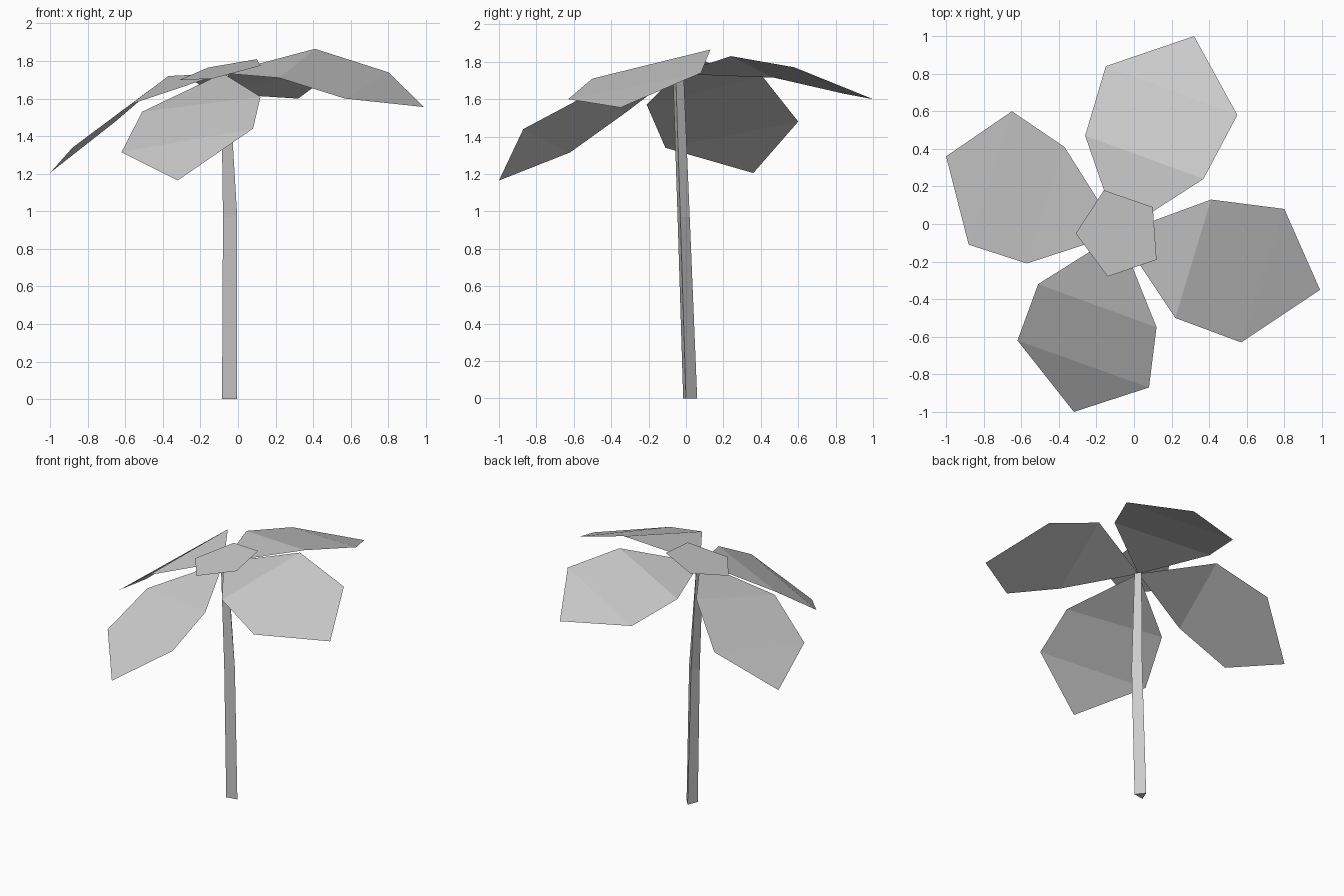
import bpy
import bmesh

default_cube = bpy.data.objects.get("Cube")
if default_cube:
    bpy.data.objects.remove(default_cube, do_unlink=True)


def make_material(name, value):
    material = bpy.data.materials.new(name)
    material.use_nodes = True
    colour = (value, value, value, 1)
    material.diffuse_color = colour
    material.node_tree.nodes["Principled BSDF"].inputs["Base Color"].default_value = colour
    return material


light_grey = make_material("light grey", 0.6)


def make_object(name, points, faces):
    """Build a flat-shaded object from a few points and faces."""
    mesh_builder = bmesh.new()
    corners = [mesh_builder.verts.new(point) for point in points]
    for face in faces:
        mesh_builder.faces.new([corners[index] for index in face])
    mesh = bpy.data.meshes.new(name)
    mesh_builder.to_mesh(mesh)
    mesh_builder.free()
    mesh.materials.append(light_grey)
    made = bpy.data.objects.new(name, mesh)
    bpy.context.collection.objects.link(made)
    return made


def make_petal(name, outline):
    """Six-sided petal with two creases, all sharing one root."""
    root, near_a, far_a, tip, far_b, near_b = range(6)
    faces = [(root, near_a, near_b),
             (near_a, far_a, far_b, near_b),
             (far_a, tip, far_b)]
    return make_object(name, [petal_root] + outline, faces)


def make_stem(name, rings):
    """Skin a stack of matching rings and close both ends."""
    sides = len(rings[0])
    points = [corner for ring in rings for corner in ring]
    faces = [tuple(reversed(range(sides))),
             tuple(range(len(points) - sides, len(points)))]
    for level in range(len(rings) - 1):
        low, high = level * sides, (level + 1) * sides
        for side in range(sides):
            following = (side + 1) % sides
            faces.append((low + side, low + following,
                          high + following, high + side))
    return make_object(name, points, faces)


# Four drooping petals, each outline running counter-clockwise from the root
petal_root = (-.08, -.05, 1.735)
petal_outlines = {
    "back_petal": [(.37, .24, 1.83), (.55, .58, 1.77), (.32, 1, 1.6),
                   (-.15, .84, 1.63), (-.26, .47, 1.715)],
    "left_petal": [(.22, -.5, 1.71), (.57, -.63, 1.6), (.99, -.35, 1.555),
                   (.8, .08, 1.74), (.41, .13, 1.865)],
    "front_petal": [(-.51, -.32, 1.53), (-.62, -.62, 1.315), (-.32, -1, 1.165),
                    (.08, -.87, 1.44), (.12, -.55, 1.61)],
    "right_petal": [(-.37, .41, 1.72), (-.65, .6, 1.48), (-1, .36, 1.205),
                    (-.88, -.11, 1.34), (-.57, -.21, 1.57)],
}
for petal_name, outline in petal_outlines.items():
    make_petal(petal_name, outline)

# Tilted five-sided flower centre, flat on one sloping plane
centre_outline = [(-.16, .18), (.1, .09), (.12, -.19), (-.14, -.28), (-.31, -.05)]
centre_points = [(x, y, 1.775 + .22 * x + .14 * y) for x, y in reversed(centre_outline)]
make_object("flower_centre", centre_points, [range(len(centre_points))])

# Three-sided stem, leaning forward and bending halfway up
make_stem("stem", [
    [(-.085, -.015, 0), (-.005, 0, 0), (-.055, .06, 0)],
    [(-.08, -.045, .97), (-.004, -.03, .97), (-.055, .02, .97)],
    [(-.09, -.07, 1.73), (-.05, -.055, 1.73), (-.075, -.012, 1.73)],
])
